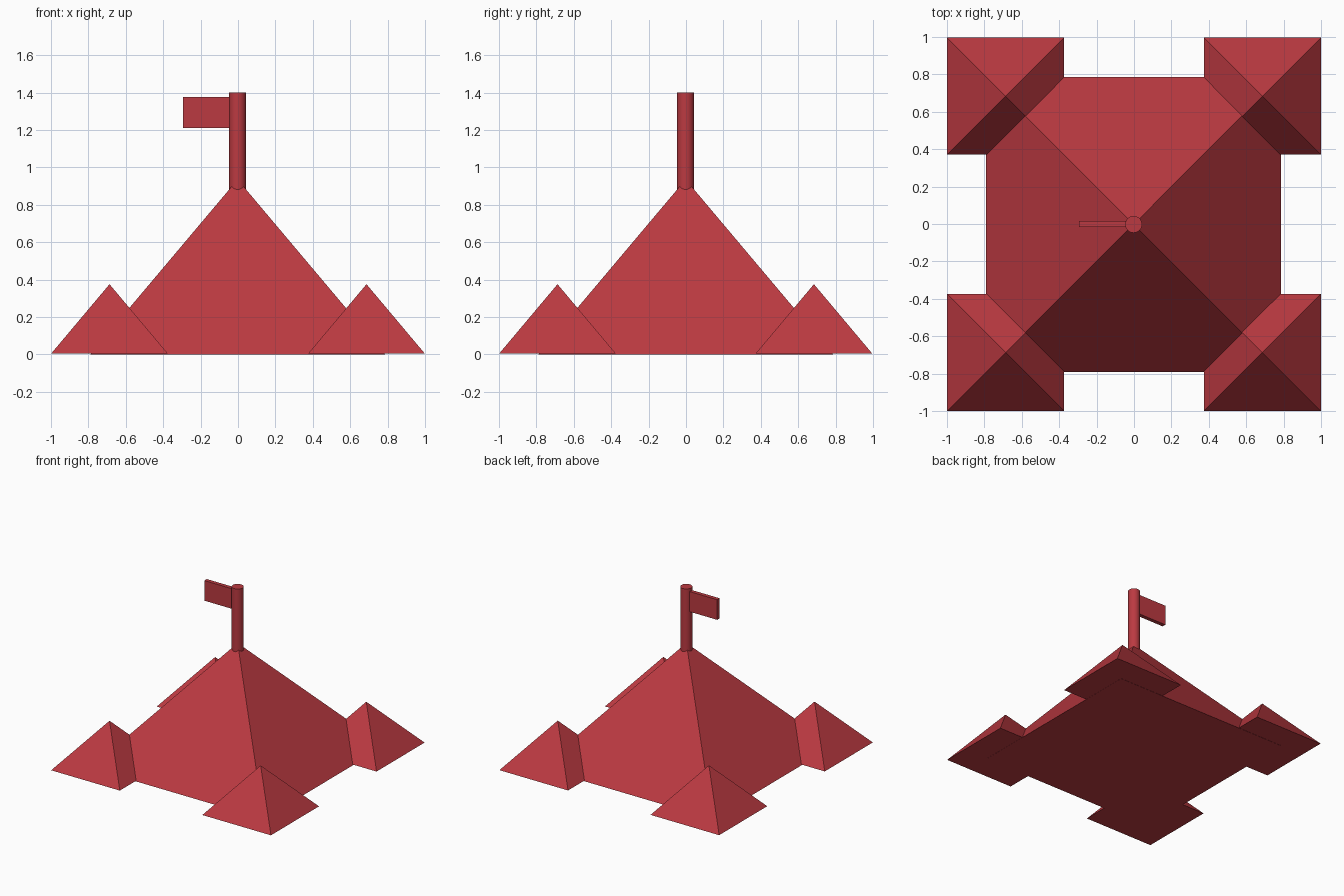
import bpy, math

if "Cube" in bpy.data.objects:
    bpy.data.objects.remove(bpy.data.objects["Cube"])

red = bpy.data.materials.new("red")
red.diffuse_color = (0.50, 0.042, 0.053, 1)
red.use_nodes = True
red.node_tree.nodes["Principled BSDF"].inputs["Base Color"].default_value = red.diffuse_color


def finish(name):
    ob = bpy.context.object
    ob.name = name
    ob.data.materials.append(red)
    return ob


def pyramid(name, x, y, half, z0, z1):
    # four-sided cone turned so its sides face the axes
    bpy.ops.mesh.primitive_cone_add(
        vertices=4, radius1=half * math.sqrt(2), radius2=0, depth=z1 - z0,
        location=(x, y, (z0 + z1) / 2), rotation=(0, 0, math.pi / 4))
    bpy.ops.object.transform_apply(location=False, rotation=True, scale=True)
    return finish(name)


# Central roof
pyramid("main_pyramid", -0.002, -0.002, 0.788, 0, 0.935)

# Corner roofs
for side, x in (("left", -0.687), ("right", 0.687)):
    for end, y in (("front", -0.687), ("back", 0.684)):
        pyramid(f"{end}_{side}_pyramid", x, y, 0.312, 0.004, 0.375)

# Flag pole
bpy.ops.mesh.primitive_cylinder_add(vertices=32, radius=0.045, depth=0.52,
                                    location=(-0.002, -0.002, 1.14))
finish("flag_pole")
bpy.ops.object.shade_smooth_by_angle(angle=math.radians(30))

# Flag
bpy.ops.mesh.primitive_cube_add(size=1, location=(-0.16, 0, 1.293))
flag = finish("flag")
flag.scale = (0.27, 0.032, 0.165)
bpy.ops.object.transform_apply(location=False, rotation=False, scale=True)
